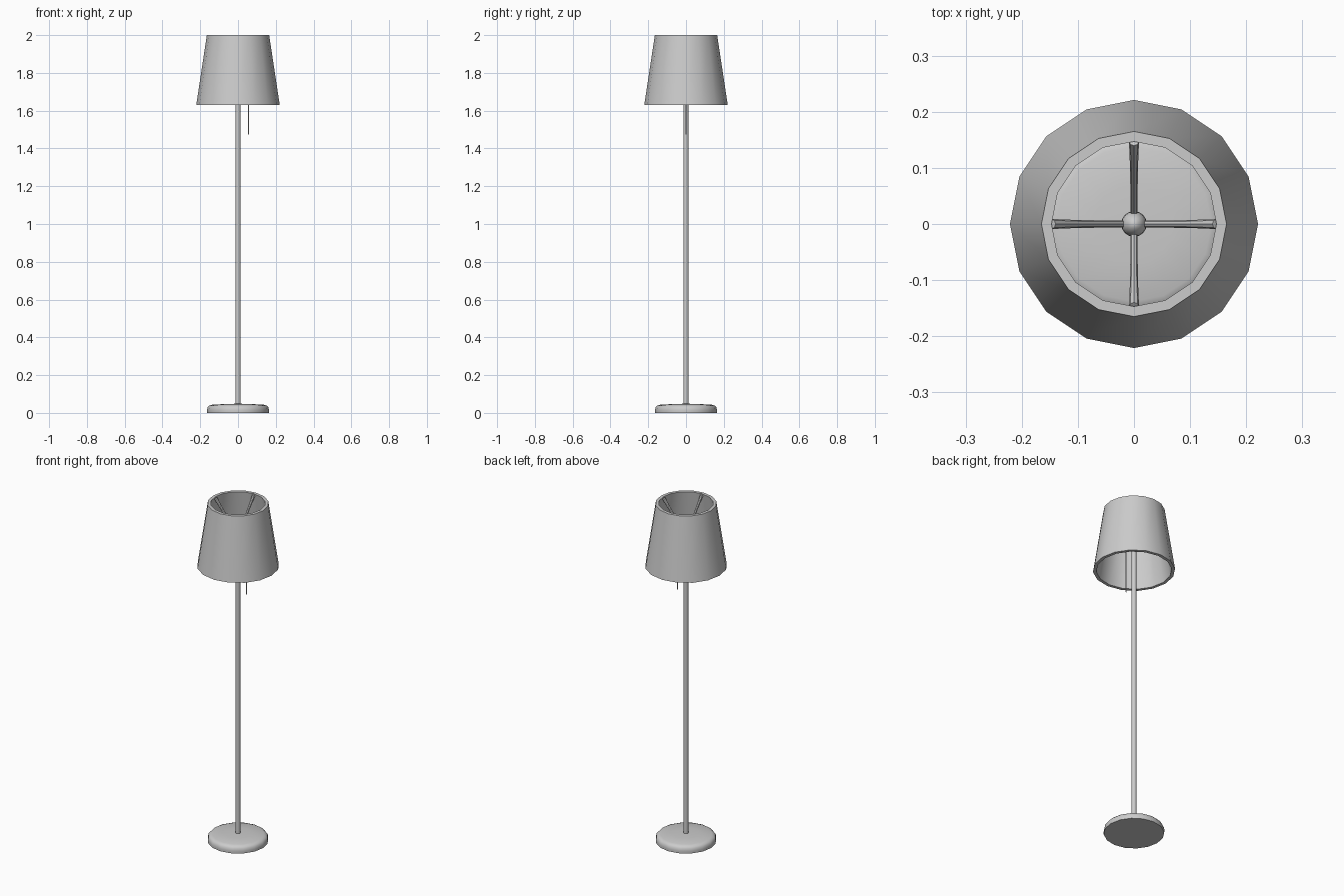
import bpy, bmesh, math
from mathutils import Vector

if "Cube" in bpy.data.objects:
    bpy.data.objects.remove(bpy.data.objects["Cube"])


def finish(name, bm):
    bmesh.ops.remove_doubles(bm, verts=bm.verts, dist=1e-5)
    bmesh.ops.recalc_face_normals(bm, faces=bm.faces)
    me = bpy.data.meshes.new(name)
    bm.to_mesh(me)
    bm.free()
    ob = bpy.data.objects.new(name, me)
    bpy.context.collection.objects.link(ob)
    bpy.ops.object.select_all(action='DESELECT')
    ob.select_set(True)
    bpy.context.view_layer.objects.active = ob
    bpy.ops.object.shade_smooth_by_angle(angle=math.radians(35))
    return ob


def lathe(name, profile, sides=16, closed=False):
    """Spin a (radius, z) profile around the z axis."""
    bm = bmesh.new()
    pts = list(profile) + ([profile[0]] if closed else [])
    rings = [[bm.verts.new((r * math.cos(2 * math.pi * i / sides),
                            r * math.sin(2 * math.pi * i / sides), z))
              for i in range(sides)] if r > 0 else [bm.verts.new((0, 0, z))]
             for r, z in pts]
    for a, b in zip(rings, rings[1:]):
        for i in range(sides):
            j = (i + 1) % sides
            quad = [a[i % len(a)], a[j % len(a)], b[j % len(b)], b[i % len(b)]]
            bm.faces.new(list(dict.fromkeys(quad)))
    return finish(name, bm)


def rod(name, start, end, r1, r2, sides=8):
    """Tapered rod between two points."""
    a, b = Vector(start), Vector(end)
    bm = bmesh.new()
    bmesh.ops.create_cone(bm, cap_ends=True, segments=sides,
                          radius1=r1, radius2=r2, depth=(b - a).length)
    ob = finish(name, bm)
    ob.location = (a + b) / 2
    ob.rotation_euler = (b - a).to_track_quat('Z', 'Y').to_euler()
    return ob


# Rounded foot
lathe("base", [(0, 0), (0.163, 0), (0.164, 0.015), (0.161, 0.029),
               (0.153, 0.038), (0.138, 0.043), (0.07, 0.047), (0, 0.049)])

# Pole with a finial where the spokes meet
lathe("pole", [(0, 0.04), (0.0135, 0.04), (0.0135, 1.80), (0, 1.80)], sides=12)
lathe("finial", [(0, 1.785), (0.016, 1.79), (0.023, 1.81), (0.022, 1.825),
                 (0.016, 1.84), (0.008, 1.848), (0, 1.851)])

# Open, thick-walled shade
lathe("shade", [(0.221, 1.63), (0.165, 2.0), (0.147, 2.0), (0.203, 1.63)],
      closed=True)

# Four spokes slanting from the finial to the top rim
for i in range(4):
    t = i * math.pi / 2
    c, s = math.cos(t), math.sin(t)
    at = lambda r, z: (r * c, r * s, z)
    rod(f"spoke_{i + 1}", at(0.0, 1.80), at(0.105, 1.937), 0.006, 0.007)
    rod(f"spoke_tip_{i + 1}", at(0.1, 1.93), at(0.147, 1.991), 0.007, 0.009)

# Pull cord hanging beside the pole
rod("pull_cord", (0.056, 0, 1.475), (0.056, 0, 1.87), 0.003, 0.003, sides=6)
